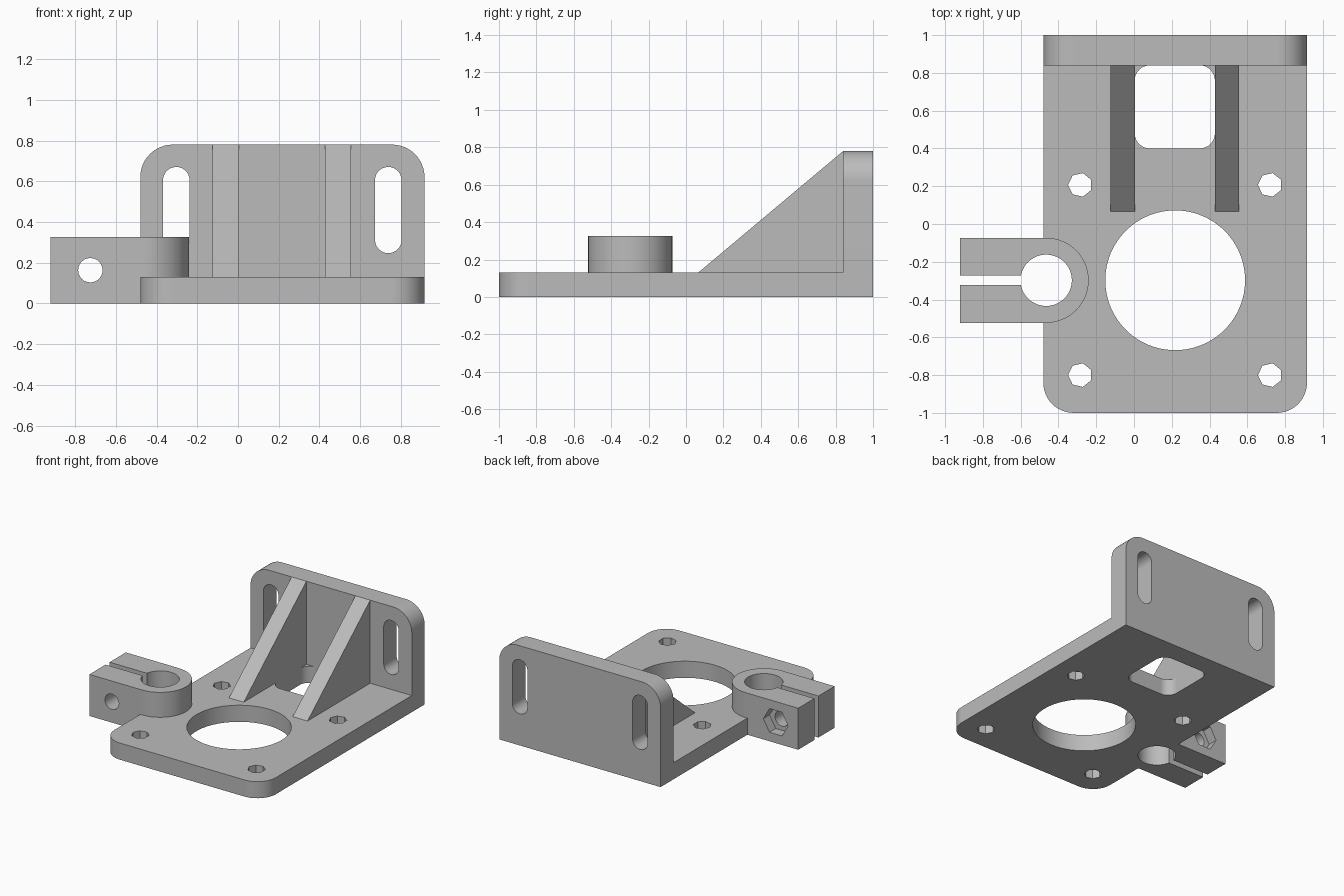
import bpy
import bmesh
from math import cos, sin, pi

cube = bpy.data.objects.get("Cube")
if cube:
    bpy.data.objects.remove(cube, do_unlink=True)

grey = bpy.data.materials.new("plain grey")
grey.use_nodes = True
grey.diffuse_color = (0.5, 0.5, 0.5, 1)
grey.node_tree.nodes["Principled BSDF"].inputs["Base Color"].default_value = grey.diffuse_color

# How profile (u, v) and extrusion depth w map to x, y, z
AXES = {
    "x": lambda u, v, w: (w, u, v),
    "y": lambda u, v, w: (u, w, v),
    "z": lambda u, v, w: (u, v, w),
}


def prism(name, axis, outline, low, high):
    """Extrude a closed 2D outline along an axis."""
    to_3d = AXES[axis]
    bm = bmesh.new()
    face = bm.faces.new([bm.verts.new(to_3d(u, v, low)) for u, v in outline])
    grown = bmesh.ops.extrude_face_region(bm, geom=[face])["geom"]
    start, end = to_3d(0, 0, low), to_3d(0, 0, high)
    bmesh.ops.translate(bm, vec=[b - a for a, b in zip(start, end)],
                        verts=[g for g in grown if isinstance(g, bmesh.types.BMVert)])
    bmesh.ops.remove_doubles(bm, verts=bm.verts, dist=0.0001)
    bmesh.ops.recalc_face_normals(bm, faces=bm.faces)
    mesh = bpy.data.meshes.new(name)
    bm.to_mesh(mesh)
    bm.free()
    obj = bpy.data.objects.new(name, mesh)
    bpy.context.collection.objects.link(obj)
    mesh.materials.append(grey)
    return obj


def polygon(u, v, radius, sides, turn=0):
    return [(u + radius * cos(turn + 2 * pi * i / sides),
             v + radius * sin(turn + 2 * pi * i / sides)) for i in range(sides)]


def rounded(u0, u1, v0, v1, radii, steps=12):
    """Rectangle with radii for corners: low-low, high-low, high-high, low-high."""
    points = []
    corners = [(u0, v0, 1, 1), (u1, v0, -1, 1), (u1, v1, -1, -1), (u0, v1, 1, -1)]
    for k, ((u, v, su, sv), r) in enumerate(zip(corners, radii)):
        if r == 0:
            points.append((u, v))
            continue
        for i in range(steps + 1):
            a = pi + k * pi / 2 + i * pi / 2 / steps
            points.append((u + su * r + r * cos(a), v + sv * r + r * sin(a)))
    return points


def combine(body, part, operation):
    mod = body.modifiers.new(operation.lower(), "BOOLEAN")
    mod.operation = operation
    mod.solver = "EXACT"
    mod.object = part
    bpy.ops.object.select_all(action="DESELECT")
    bpy.context.view_layer.objects.active = body
    body.select_set(True)
    bpy.ops.object.modifier_apply(modifier=mod.name)
    bpy.data.objects.remove(part, do_unlink=True)


LEFT, RIGHT = -0.48, 0.916
BASE_TOP, WALL_TOP, WALL_FRONT = 0.13, 0.78, 0.84
BORE_X, CLAMP_Y, CLAMP_TOP = -0.465, -0.298, 0.325
BOLT_X, BOLT_Z = -0.725, 0.163

# Base plate and upright wall
body = prism("mounting_bracket", "z",
             rounded(LEFT, RIGHT, -1, 1, (0.16, 0.16, 0, 0)), 0, BASE_TOP)
solids = [prism("back_wall", "y",
                rounded(LEFT, RIGHT, 0, WALL_TOP, (0, 0, 0.16, 0.16)), WALL_FRONT, 1)]

# Two sloping ribs, rooted inside the base and wall
rib = [(0.065, BASE_TOP), (0.12, 0.05), (0.9, 0.05), (0.9, 0.7), (WALL_FRONT, WALL_TOP)]
for x0, x1 in ((-0.124, 0.004), (0.428, 0.556)):
    solids.append(prism("rib", "x", rib, x0, x1))

# Clamp block with a round end
solids.append(prism("clamp", "z", rounded(
    -0.92, BORE_X + 0.225, CLAMP_Y - 0.225, CLAMP_Y + 0.225,
    (0, 0.225, 0.225, 0), 20), 0, CLAMP_TOP))

for part in solids:
    combine(body, part, "UNION")

# Motor opening and window between the ribs
cuts = [
    prism("motor_opening", "z", polygon(0.218, CLAMP_Y, 0.37, 96), -0.1, 0.5),
    prism("window", "z", rounded(0.004, 0.428, 0.4, WALL_FRONT, [0.08] * 4), -0.1, BASE_TOP + 0.05),
]
# Seven-sided screw holes
for x in (-0.285, 0.72):
    for y in (-0.8, 0.207):
        cuts.append(prism("screw_hole", "z", polygon(x, y, 0.064, 7, pi), -0.1, 0.3))
# Upright slots in the wall
for x in (-0.303, 0.738):
    cuts.append(prism("slot", "y",
                      rounded(x - 0.065, x + 0.065, 0.247, 0.67, [0.0649] * 4), 0.7, 1.1))
# Clamp bore, slit, bolt hole and hexagonal nut pocket
cuts += [
    prism("bore", "z", polygon(BORE_X, CLAMP_Y, 0.136, 48), -0.1, 0.5),
    prism("slit", "z", rounded(-1, BORE_X, CLAMP_Y - 0.025, CLAMP_Y + 0.025, [0] * 4), -0.1, 0.5),
    prism("bolt_hole", "y", polygon(BOLT_X, BOLT_Z, 0.06, 24), -0.7, 0),
    prism("nut_pocket", "y", polygon(BOLT_X, BOLT_Z, 0.107, 6), -0.15, 0),
]
for part in cuts:
    combine(body, part, "DIFFERENCE")

# Smooth the round surfaces and keep edges crisp
bpy.ops.object.select_all(action="DESELECT")
bpy.context.view_layer.objects.active = body
body.select_set(True)
bpy.ops.object.shade_smooth_by_angle(angle=pi / 6)
weighted = body.modifiers.new("weighted normals", "WEIGHTED_NORMAL")
weighted.keep_sharp = True
